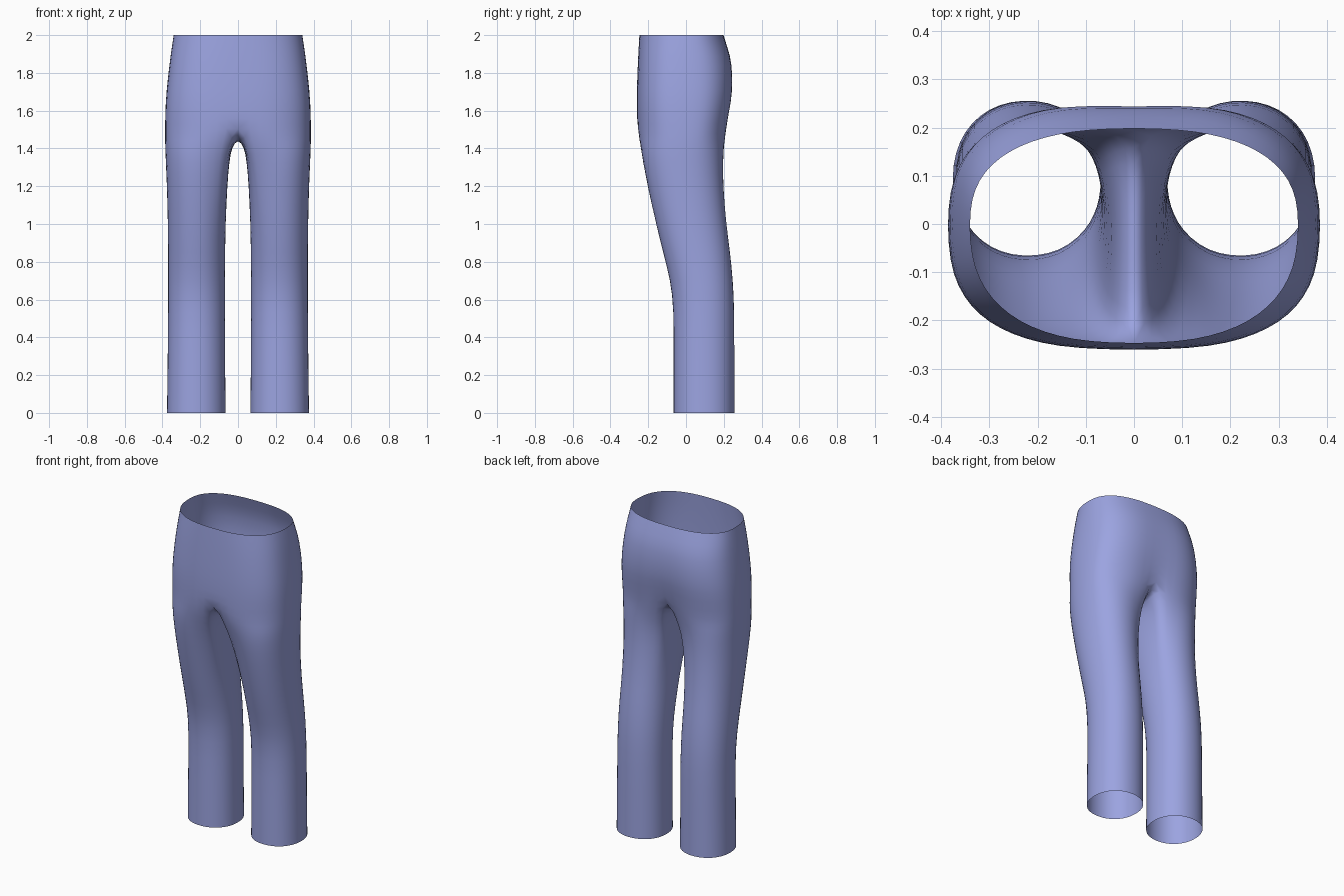
import bpy, bmesh, math

if "Cube" in bpy.data.objects:
    bpy.data.objects.remove(bpy.data.objects["Cube"])

OUTER, INNER = 17, 5      # columns per half: outside of the leg, crotch side
SPREAD = 50               # degrees the outside columns wrap past front and back

# z, inner x, outer x, front y, back y, blend from round leg to hip shape
LEG = [(0.0, .065, .378, -.068, .258, 0), (0.3, .067, .374, -.068, .258, 0),
       (0.55, .068, .372, -.067, .258, 0), (0.70, .068, .372, -.084, .251, 0),
       (0.85, .067, .372, -.124, .236, 0), (1.0, .065, .373, -.162, .217, .05),
       (1.2, .056, .378, -.211, .204, .25), (1.33, .046, .384, -.241, .208, .5),
       (1.41, .032, .387, -.253, .214, .75)]
# z, outer x, front y, back y, squareness, dip at the back seam
HIP = [(1.47, .388, -.259, .220, 2.7, .020), (1.59, .387, -.262, .238, 2.8, .018),
       (1.70, .381, -.262, .256, 2.8, .012), (1.85, .364, -.256, .250, 2.7, .006),
       (1.93, .353, -.252, .224, 2.6, .002), (2.0, .342, -.248, .199, 2.5, 0)]


def squircle(a, n):
    """Point on a unit superellipse; 0 degrees is the front, 90 the outside."""
    s, c = math.sin(math.radians(a)), math.cos(math.radians(a))
    f = lambda v: math.copysign(abs(v) ** (2 / n), v)
    return f(s), -f(c)


def hip_point(i, xo, yf, yb, n, dip):
    u, v = squircle(180 * i / (OUTER - 1), n)
    x, y = xo * u, v * (-yf if v < 0 else yb)
    if i == 0 or i == OUTER - 1:
        x = 0.0
    if v > 0:
        y -= dip * math.exp(-(x / .1) ** 2)
    return x, y


def leg_ring(z, xi, xo, yf, yb, w):
    ring = []
    cx, cy, rx, ry = (xi + xo) / 2, (yf + yb) / 2, (xo - xi) / 2, (yb - yf) / 2
    for i in range(OUTER + INNER):
        if i < OUTER:
            a = -SPREAD + i * (180 + 2 * SPREAD) / (OUTER - 1)
            hx, hy = hip_point(i, xo, yf, yb, 2.7, .02)
            hx = xi + (xo - xi) * hx / xo
        else:
            t = (i - OUTER + 1) / (INNER + 1)
            a = 180 + SPREAD + t * (180 - 2 * SPREAD)
            hx, hy = xi, yb + (yf - yb) * t
        u, v = squircle(a, 2.15)
        lx, ly = cx + rx * u, cy + ry * v
        ring.append((lx + (hx - lx) * w, ly + (hy - ly) * w, z))
    return ring


# Hip rows, lifted at the front and back seams around the crotch
hips = []
for k, (z, xo, yf, yb, n, dip) in enumerate(HIP):
    row = []
    for i in range(OUTER):
        x, y = hip_point(i, xo, yf, yb, n, dip)
        lift = (.06, .02)[k] * math.exp(-(x / .1) ** 2) if k < 2 else 0
        row.append((x, y, z + lift))
    hips.append(row)

# Crotch seam from back to front along the middle
front, back = hips[0][0], hips[0][-1]
seam = []
for j in range(INNER):
    t = (j + 1) / (INNER + 1)
    seam.append((0, back[1] + (front[1] - back[1]) * t, 1.45 + .05 * (2 * t - 1) ** 4))

rows = [leg_ring(*r) for r in LEG] + [hips[0] + seam] + hips[1:]

# Skin one half
bm = bmesh.new()
verts = [[bm.verts.new(p) for p in row] for row in rows]
for lo, hi in zip(verts, verts[1:]):
    closed = len(hi) == OUTER + INNER
    count = len(hi) if closed else OUTER - 1
    for i in range(count):
        j = (i + 1) % len(lo)
        bm.faces.new((lo[i], lo[j], hi[j], hi[i]))
for f in bm.faces:
    f.smooth = True
mesh = bpy.data.meshes.new("trousers")
bm.to_mesh(mesh)
bm.free()

trousers = bpy.data.objects.new("trousers", mesh)
bpy.context.collection.objects.link(trousers)

cloth = bpy.data.materials.new("periwinkle cloth")
cloth.diffuse_color = (.33, .37, .75, 1)
cloth.use_nodes = True
cloth.node_tree.nodes["Principled BSDF"].inputs["Base Color"].default_value = cloth.diffuse_color
mesh.materials.append(cloth)

# Mirror to the other leg and smooth
mirror = trousers.modifiers.new("other leg", 'MIRROR')
mirror.use_clip = True
mirror.merge_threshold = .001
smooth = trousers.modifiers.new("smooth", 'SUBSURF')
smooth.levels = smooth.render_levels = 1
